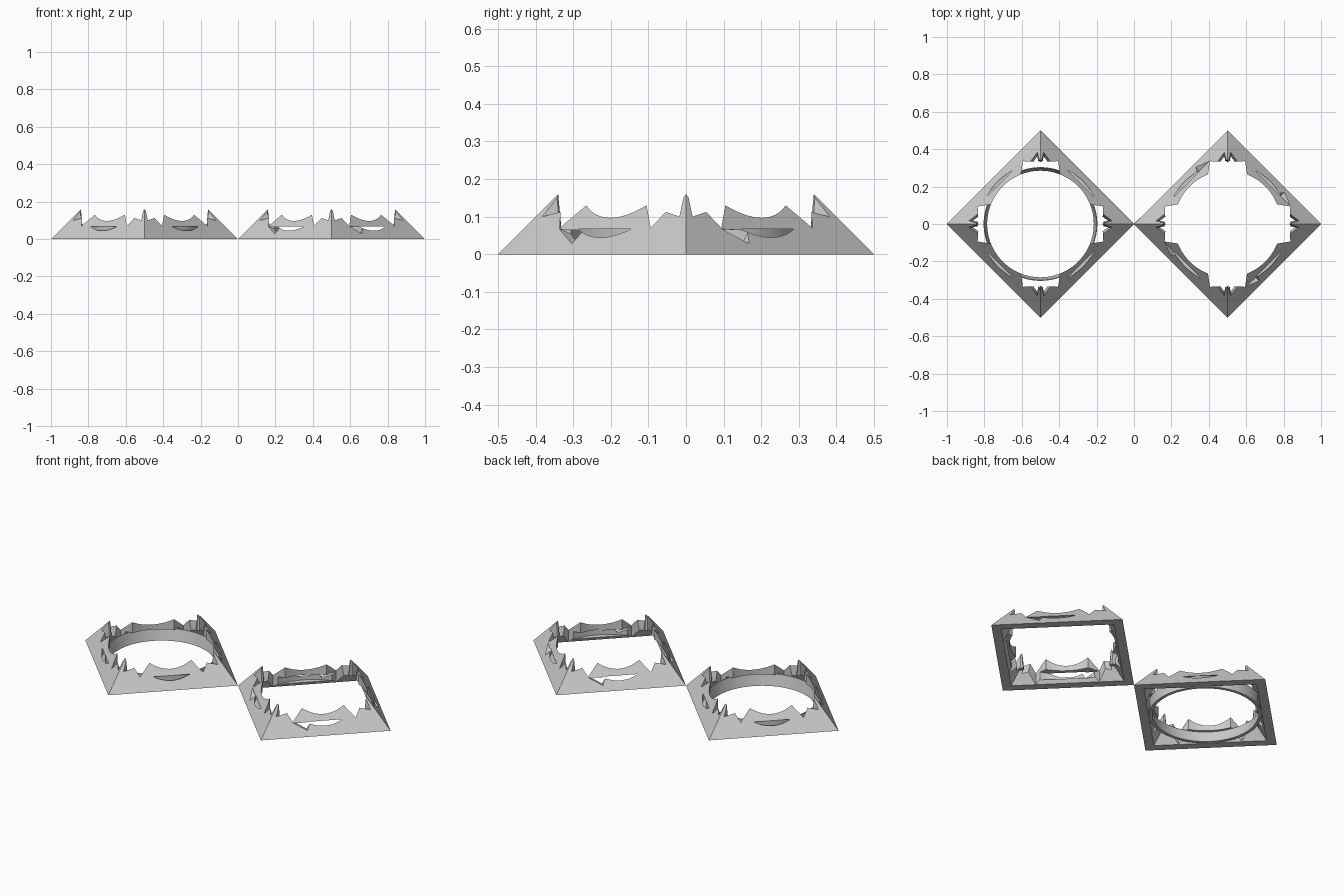
import bpy, bmesh, math
from mathutils import Matrix

if "Cube" in bpy.data.objects:
    bpy.data.objects.remove(bpy.data.objects["Cube"])

QUARTERS = [k * math.pi / 2 for k in range(4)]
BORE, RECESS, CEILING = 0.285, 0.322, 0.067

grey = bpy.data.materials.new("stone_grey")
grey.use_nodes = True
colour = (0.6, 0.6, 0.6, 1)
grey.diffuse_color = colour
grey.node_tree.nodes["Principled BSDF"].inputs["Base Color"].default_value = colour


def make_object(name, bm):
    bmesh.ops.triangulate(bm, faces=[f for f in bm.faces if len(f.verts) > 3])
    bmesh.ops.recalc_face_normals(bm, faces=bm.faces)
    mesh = bpy.data.meshes.new(name)
    bm.to_mesh(mesh)
    bm.free()
    mesh.materials.append(grey)
    obj = bpy.data.objects.new(name, mesh)
    bpy.context.collection.objects.link(obj)
    return obj


def loft(name, lower, upper, angle=0.0):
    """Closed solid between two matching outlines."""
    bm = bmesh.new()
    a = [bm.verts.new(p) for p in lower]
    b = [bm.verts.new(p) for p in upper]
    bm.faces.new(a)
    bm.faces.new(b)
    for i in range(len(a)):
        j = (i + 1) % len(a)
        bm.faces.new((a[i], a[j], b[j], b[i]))
    bm.transform(Matrix.Rotation(angle, 4, 'Z'))
    return make_object(name, bm)


def cone(name, sides, r1, r2, z1, z2):
    """Round or four-sided solid with corners on the axes."""
    bm = bmesh.new()
    bmesh.ops.create_cone(bm, cap_ends=True, segments=sides, radius1=r1, radius2=r2,
                          depth=z2 - z1, matrix=Matrix.Translation((0, 0, (z1 + z2) / 2)))
    if sides == 4:
        # line one corner up with the x axis
        v = max(bm.verts, key=lambda v: v.co.xy.length)
        bm.transform(Matrix.Rotation(-math.atan2(v.co.y, v.co.x), 4, 'Z'))
    return make_object(name, bm)


def carve(body, cutters):
    for cutter in cutters:
        cutter.hide_render = True
        mod = body.modifiers.new("cut", 'BOOLEAN')
        mod.operation, mod.solver, mod.object = 'DIFFERENCE', 'EXACT', cutter
    bpy.context.view_layer.update()
    graph = bpy.context.evaluated_depsgraph_get()
    mesh = bpy.data.meshes.new_from_object(body.evaluated_get(graph))
    body.modifiers.clear()
    body.data = mesh
    for cutter in cutters:
        bpy.data.objects.remove(cutter)


def finish(obj, x):
    obj.data.materials.clear()
    obj.data.materials.append(grey)
    obj.location.x = x
    bpy.ops.object.select_all(action='DESELECT')
    obj.select_set(True)
    bpy.context.view_layer.objects.active = obj
    bpy.ops.object.shade_smooth_by_angle(angle=math.radians(25))


def corner_notch(angle):
    """Forked notch behind each corner spike, leaning outward as it rises."""
    def outline(z):
        half = [(0.25, 0.107), (0.336, 0.094), (0.34 + 0.425 * z, 0.0175)]
        pts = half + [(0.325 + 0.094 * z, 0)] + [(x, -y) for x, y in reversed(half)]
        return [(x, y, z) for x, y in pts]
    return loft("notch_cutter", outline(-0.02), outline(0.26), angle)


def tear(angle):
    """Pointed gash at one end of each slot."""
    tri = [(-0.17, 0.067), (-0.096, 0.028), (-0.078, 0.063)]
    return loft("tear_cutter", [(0.25, v, z) for v, z in tri],
                [(0.37, v, z) for v, z in tri], angle - math.pi / 4)


def crown(name, x, torn):
    body = cone(name, 4, 0.5, 0.0, 0.0, 0.5)
    cutters = [cone("bore_cutter", 96, BORE, BORE, -0.1, 0.6),
               cone("recess_cutter", 96, RECESS, RECESS, 0.02, CEILING),
               cone("hollow_cutter", 4, 0.44, 0.363, -0.01, CEILING - 0.001)]
    cutters += [corner_notch(a) for a in QUARTERS]
    if torn:
        cutters += [tear(a) for a in QUARTERS]
    carve(body, cutters)
    finish(body, x)


def liner(name, x):
    """Thin flared ring closing the slots from inside."""
    profile = [(BORE, 0), (0.303, 0), (0.304, 0.068), (0.3, 0.068)]
    steps = 96
    bm = bmesh.new()
    rings = []
    for i in range(steps):
        c, s = math.cos(math.tau * i / steps), math.sin(math.tau * i / steps)
        rings.append([bm.verts.new((r * c, r * s, z)) for r, z in profile])
    for i in range(steps):
        a, b = rings[i], rings[(i + 1) % steps]
        for j in range(len(profile)):
            k = (j + 1) % len(profile)
            bm.faces.new((a[j], b[j], b[k], a[k]))
    finish(make_object(name, bm), x)


# Closed crown with liner, and open crown with torn slots
crown("lined_crown", -0.5, False)
liner("crown_liner", -0.5)
crown("torn_crown", 0.5, True)
